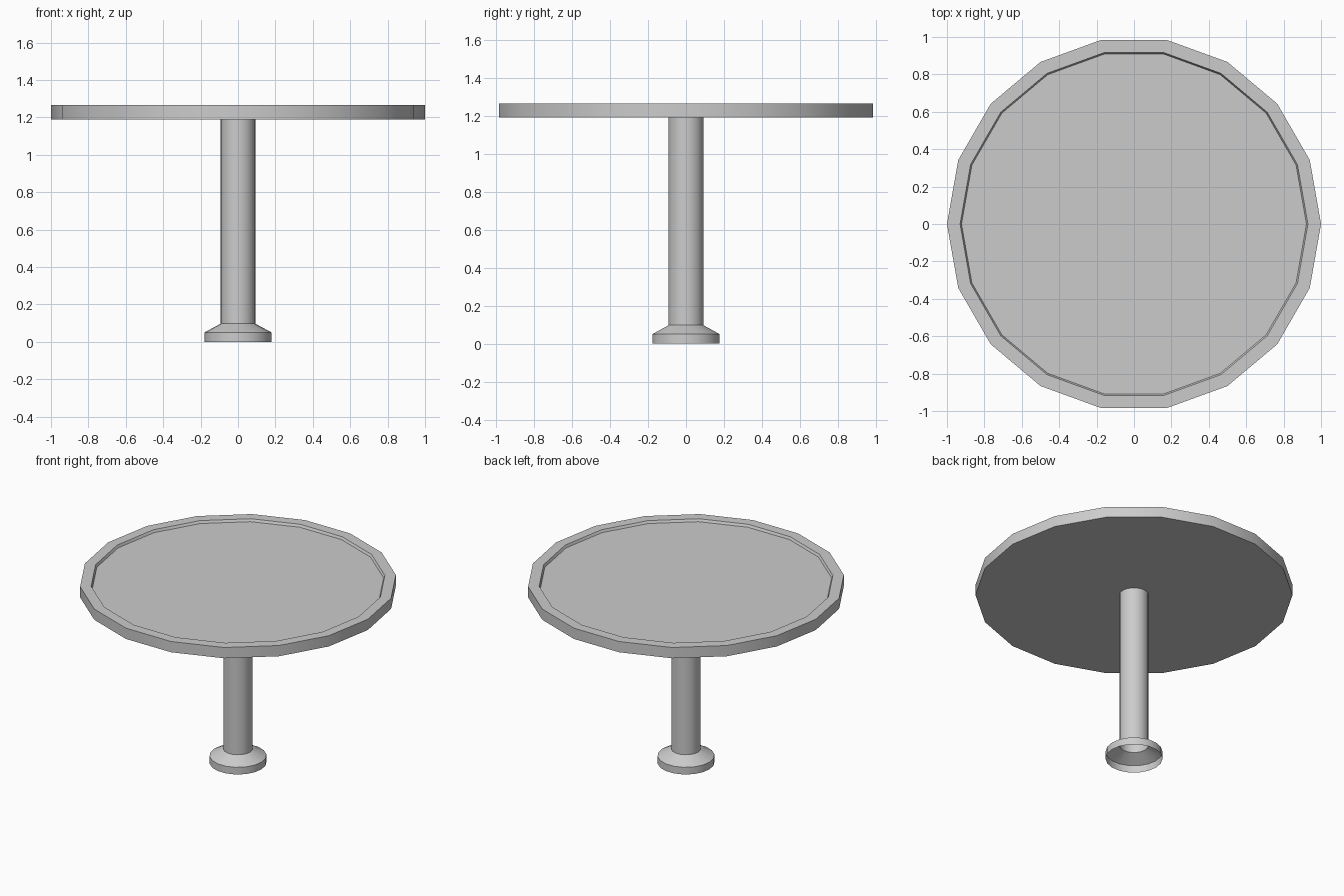
import bpy, bmesh
from math import cos, sin, tau, radians

if "Cube" in bpy.data.objects:
    bpy.data.objects.remove(bpy.data.objects["Cube"])

SIDES = 18


def lathe(name, profile, cap_start=False, cap_end=False):
    """Revolve an (r, z) profile around z, optionally closing its ends."""
    bm = bmesh.new()
    rings = [[bm.verts.new((r * cos(tau * i / SIDES), r * sin(tau * i / SIDES), z))
              for i in range(SIDES)] for r, z in profile]
    for a, b in zip(rings, rings[1:]):
        for i in range(SIDES):
            j = (i + 1) % SIDES
            bm.faces.new((a[i], a[j], b[j], b[i]))
    if cap_start:
        bm.faces.new(rings[0][::-1])
    if cap_end:
        bm.faces.new(rings[-1])
    mesh = bpy.data.meshes.new(name)
    bm.to_mesh(mesh)
    bm.free()
    obj = bpy.data.objects.new(name, mesh)
    bpy.context.collection.objects.link(obj)
    bpy.context.view_layer.objects.active = obj
    obj.select_set(True)
    bpy.ops.object.shade_smooth_by_angle(angle=radians(30))
    obj.select_set(False)
    return obj


# Round top with a raised rim around a shallow recess
lathe("table_top", [(1.0, 1.19), (1.0, 1.265), (0.93, 1.265), (0.922, 1.248)],
      cap_start=True, cap_end=True)

# Hollow column flaring into an open-bottomed foot
lathe("pedestal", [(0.18, 0.0), (0.18, 0.05), (0.093, 0.097), (0.093, 1.19)])
